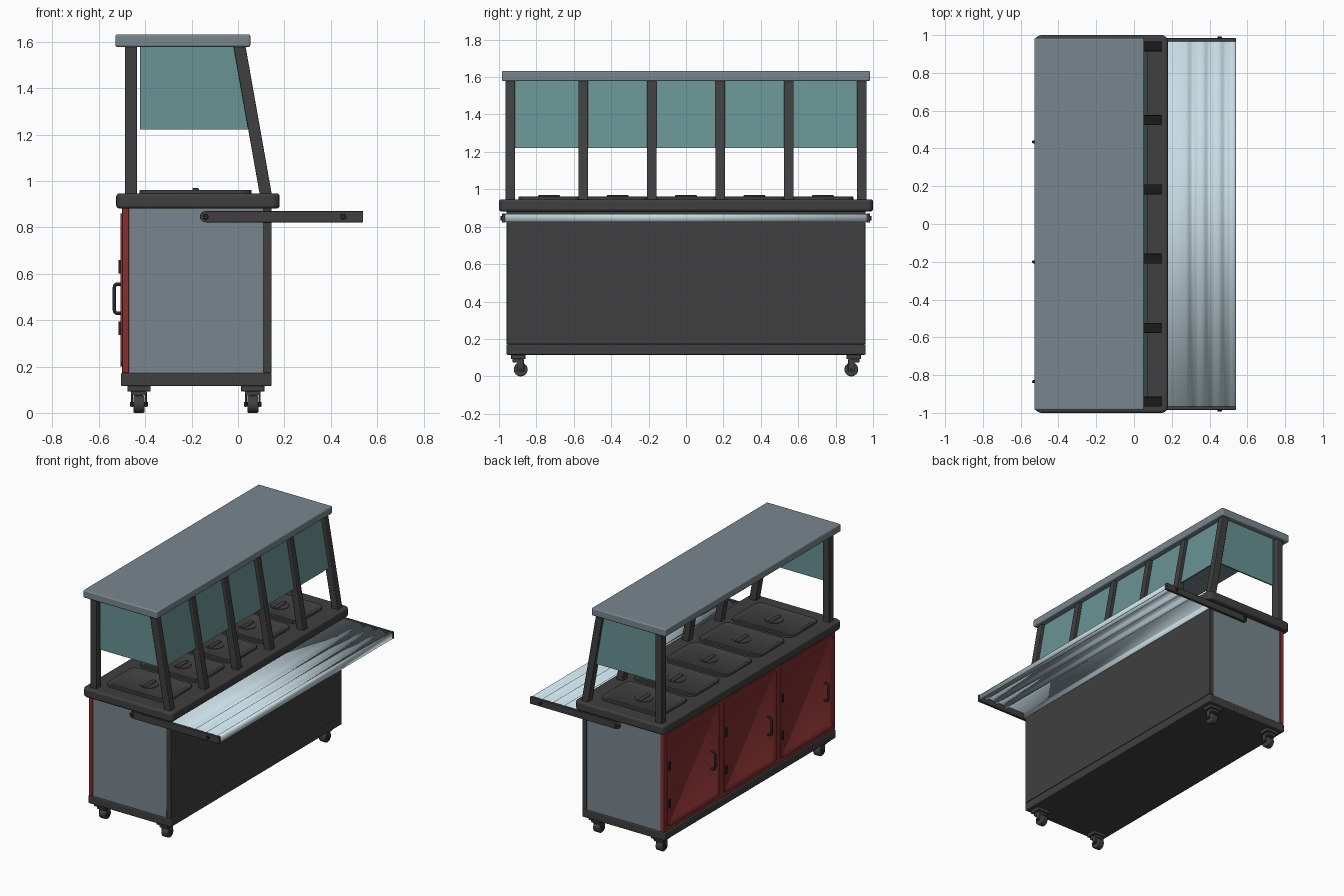
import bpy, bmesh, math
from mathutils import Vector, Matrix

if "Cube" in bpy.data.objects:
    bpy.data.objects.remove(bpy.data.objects["Cube"])


def mat(name, col):
    m = bpy.data.materials.new(name)
    m.diffuse_color = (*col, 1)
    m.use_nodes = True
    m.node_tree.nodes["Principled BSDF"].inputs["Base Color"].default_value = m.diffuse_color
    return m


DARK = mat("charcoal", (0.05, 0.05, 0.05))
BLACK = mat("black", (0.02, 0.02, 0.02))
STEEL = mat("blue_grey", (0.19, 0.24, 0.27))
RED = mat("red", (0.24, 0.03, 0.03))
GLASS = mat("glass_green", (0.14, 0.29, 0.29))
TRAY = mat("pale_steel", (0.58, 0.72, 0.78))


def finish(name, bm, m, bevel=0.0):
    bmesh.ops.recalc_face_normals(bm, faces=bm.faces)
    me = bpy.data.meshes.new(name)
    bm.to_mesh(me)
    bm.free()
    me.materials.append(m)
    ob = bpy.data.objects.new(name, me)
    bpy.context.collection.objects.link(ob)
    bpy.context.view_layer.objects.active = ob
    ob.select_set(True)
    bpy.ops.object.shade_smooth_by_angle(angle=math.radians(35))
    ob.select_set(False)
    if bevel:
        b = ob.modifiers.new("edge", "BEVEL")
        b.width, b.segments, b.angle_limit = bevel, 3, math.radians(40)
    return ob


def box(name, lo, hi, m, bevel=0.0, r=0.0, axis=2, inset=None):
    """Box from corner to corner; r rounds the edges along axis, inset sinks the -x face."""
    bm = bmesh.new()
    lo, hi = Vector(lo), Vector(hi)
    bmesh.ops.create_cube(bm, size=1, matrix=Matrix.Translation((lo + hi) / 2) @ Matrix.Diagonal((*(hi - lo), 1)))
    if r:
        es = [e for e in bm.edges if abs((e.verts[0].co - e.verts[1].co).normalized()[axis]) > 0.9]
        bmesh.ops.bevel(bm, geom=es, offset=r, segments=5, profile=0.5, affect='EDGES')
    if inset:
        direction = Vector(inset[0])
        bm.normal_update()
        f = max(bm.faces, key=lambda f: f.normal.dot(direction) * f.calc_area())
        bmesh.ops.inset_region(bm, faces=[f], thickness=inset[1])
        bmesh.ops.inset_region(bm, faces=[f], thickness=inset[2], depth=inset[3])
    return finish(name, bm, m, bevel)


def prism(name, pts, y0, y1, m, bevel=0.0):
    """Extrude an x-z outline along y."""
    bm = bmesh.new()
    f = bm.faces.new([bm.verts.new((x, y0, z)) for x, z in pts])
    ext = bmesh.ops.extrude_face_region(bm, geom=[f])
    bmesh.ops.translate(bm, verts=[v for v in ext["geom"] if isinstance(v, bmesh.types.BMVert)], vec=(0, y1 - y0, 0))
    return finish(name, bm, m, bevel)


def cyl(name, c, r, depth, axis, m, bevel=0.0, seg=24):
    bm = bmesh.new()
    rot = Vector((0, 0, 1)).rotation_difference(Vector(axis)).to_matrix().to_4x4()
    bmesh.ops.create_cone(bm, cap_ends=True, segments=seg, radius1=r, radius2=r, depth=depth,
                          matrix=Matrix.Translation(c) @ rot)
    return finish(name, bm, m, bevel)


def tube(name, pts, r, m):
    cu = bpy.data.curves.new(name, 'CURVE')
    cu.dimensions = '3D'
    cu.bevel_depth, cu.bevel_resolution, cu.use_fill_caps = r, 3, True
    s = cu.splines.new('POLY')
    s.points.add(len(pts) - 1)
    for p, q in zip(s.points, pts):
        p.co = (*q, 1)
    cu.materials.append(m)
    ob = bpy.data.objects.new(name, cu)
    bpy.context.collection.objects.link(ob)


# Cabinet
box("base_plinth", (-0.505, -0.96, 0.115), (0.145, 0.96, 0.172), DARK, 0.006)
box("cabinet_body", (-0.475, -0.955, 0.172), (0.115, 0.955, 0.885), STEEL)
box("customer_side_panel", (0.11, -0.96, 0.172), (0.145, 0.96, 0.885), DARK, 0.004)
box("door_frame", (-0.5, -0.96, 0.172), (-0.47, 0.96, 0.885), RED, 0.003)
box("countertop", (-0.525, -1.0, 0.882), (0.18, 1.0, 0.946), DARK, 0.012, r=0.035)

# Doors with hinges and pull handles
for i, cy in enumerate((-0.635, 0, 0.635)):
    box(f"door_{i}", (-0.507, cy - 0.295, 0.2), (-0.495, cy + 0.295, 0.86), RED, 0.002, r=0.03, axis=0,
        inset=((-1, 0, 0), 0.025, 0.006, -0.004))
    for z in (0.365, 0.63):
        box("hinge", (-0.516, cy + 0.268, z - 0.03), (-0.5, cy + 0.29, z + 0.03), BLACK, 0.004)
    hy = cy - 0.2
    tube("door_handle", [(-0.5, hy, 0.43), (-0.524, hy, 0.43), (-0.531, hy, 0.435), (-0.533, hy, 0.445),
                         (-0.533, hy, 0.54), (-0.531, hy, 0.55), (-0.524, hy, 0.555), (-0.5, hy, 0.555)], 0.008, BLACK)

# Food well lids with grips
for i in range(5):
    cy, cx = (i - 2) * 0.366, -0.183
    box(f"lid_{i}", (cx - 0.242, cy - 0.163, 0.94), (cx + 0.242, cy + 0.163, 0.961), DARK, 0.004, r=0.05,
        inset=((0, 0, 1), 0.022, 0.008, -0.005))
    cyl("lid_grip_dish", (cx, cy, 0.957), 0.06, 0.006, (0, 0, 1), DARK, 0.002, 32)
    box("lid_grip", (cx - 0.014, cy - 0.058, 0.955), (cx + 0.014, cy + 0.058, 0.969), DARK, 0.005)

# Sneeze guard: posts, glass and canopy
zb, zt = 0.94, 1.585


def post_x(z):
    return 0.093 - 0.112 * (z - 0.946) / 0.632


for y in (-0.94, -0.55, -0.183, 0.183, 0.55, 0.94):
    prism("sloped_post", [(post_x(zb), zb), (post_x(zb) + 0.052, zb), (post_x(zt) + 0.052, zt), (post_x(zt), zt)],
          y - 0.026, y + 0.026, DARK, 0.005)
g0, g1 = 1.222, 1.58
prism("front_glass", [(post_x(g0) + 0.02, g0), (post_x(g0) + 0.03, g0), (post_x(g1) + 0.03, g1), (post_x(g1) + 0.02, g1)],
      -0.93, 0.93, GLASS)
for s in (-1, 1):
    box("server_post", (-0.487, s * 0.94 - 0.026, zb), (-0.435, s * 0.94 + 0.026, zt), DARK, 0.005)
    prism("end_glass", [(-0.422, g0), (post_x(g0) + 0.01, g0), (post_x(g1) + 0.01, g1), (-0.422, g1)],
          s * 0.94 - 0.005, s * 0.94 + 0.005, GLASS)
box("canopy", (-0.528, -0.985, 1.578), (0.053, 0.985, 1.632), STEEL, 0.008)

# Tray slide: thin folded sheet with three grooves and turned-down edges
path = [(0.15, 0.826), (0.15, 0.862), (0.155, 0.867)]
for c in (0.31, 0.397, 0.484):
    for k in range(9):
        t = k / 8
        path.append((c - 0.034 + 0.068 * t, 0.867 - 0.009 * (1 - math.cos(2 * math.pi * t))))
path += [(0.532, 0.867), (0.537, 0.862), (0.537, 0.826)]
bm = bmesh.new()
rows = [[bm.verts.new((x, y, z)) for x, z in path] for y in (-0.967, 0.967)]
for k in range(len(path) - 1):
    bm.faces.new((rows[0][k], rows[0][k + 1], rows[1][k + 1], rows[1][k]))
tray = finish("tray_slide", bm, TRAY)
sol = tray.modifiers.new("thickness", "SOLIDIFY")
sol.thickness, sol.offset = 0.004, 0

# Tray arms, round at the pivot
for s in (-1, 1):
    arc = [(-0.14 - 0.024 * math.cos(a), 0.846 + 0.024 * math.sin(a))
           for a in (math.pi * (k / 10 - 0.5) for k in range(11))]
    prism("tray_arm", arc + [(0.539, 0.87), (0.539, 0.822)], s * 0.965, s * 0.984, DARK, 0.002)
    cyl("arm_pivot", (-0.14, s * 0.97, 0.846), 0.012, 0.045, (0, 1, 0), BLACK, 0.002)
    cyl("arm_bolt", (0.453, s * 0.98, 0.846), 0.012, 0.024, (0, 1, 0), BLACK, 0.002)

# Swivel casters
for cx in (-0.427, 0.064):
    for s in (-1, 1):
        cy = s * 0.897
        wy = cy - s * 0.013
        box("caster_plate", (cx - 0.05, cy - 0.038, 0.092), (cx + 0.05, cy + 0.038, 0.118), DARK, 0.003)
        box("caster_crown", (cx - 0.034, cy - 0.03, 0.074), (cx + 0.034, cy + 0.03, 0.094), DARK, 0.005)
        for f in (-1, 1):
            box("caster_fork", (cx + f * 0.03 - 0.004, wy - 0.017, 0.026), (cx + f * 0.03 + 0.004, wy + 0.017, 0.085),
                DARK, 0.002)
        cyl("caster_wheel", (cx, wy, 0.037), 0.037, 0.048, (1, 0, 0), DARK, 0.006, 32)
        cyl("caster_axle", (cx, wy, 0.037), 0.009, 0.076, (1, 0, 0), BLACK, 0, 16)
